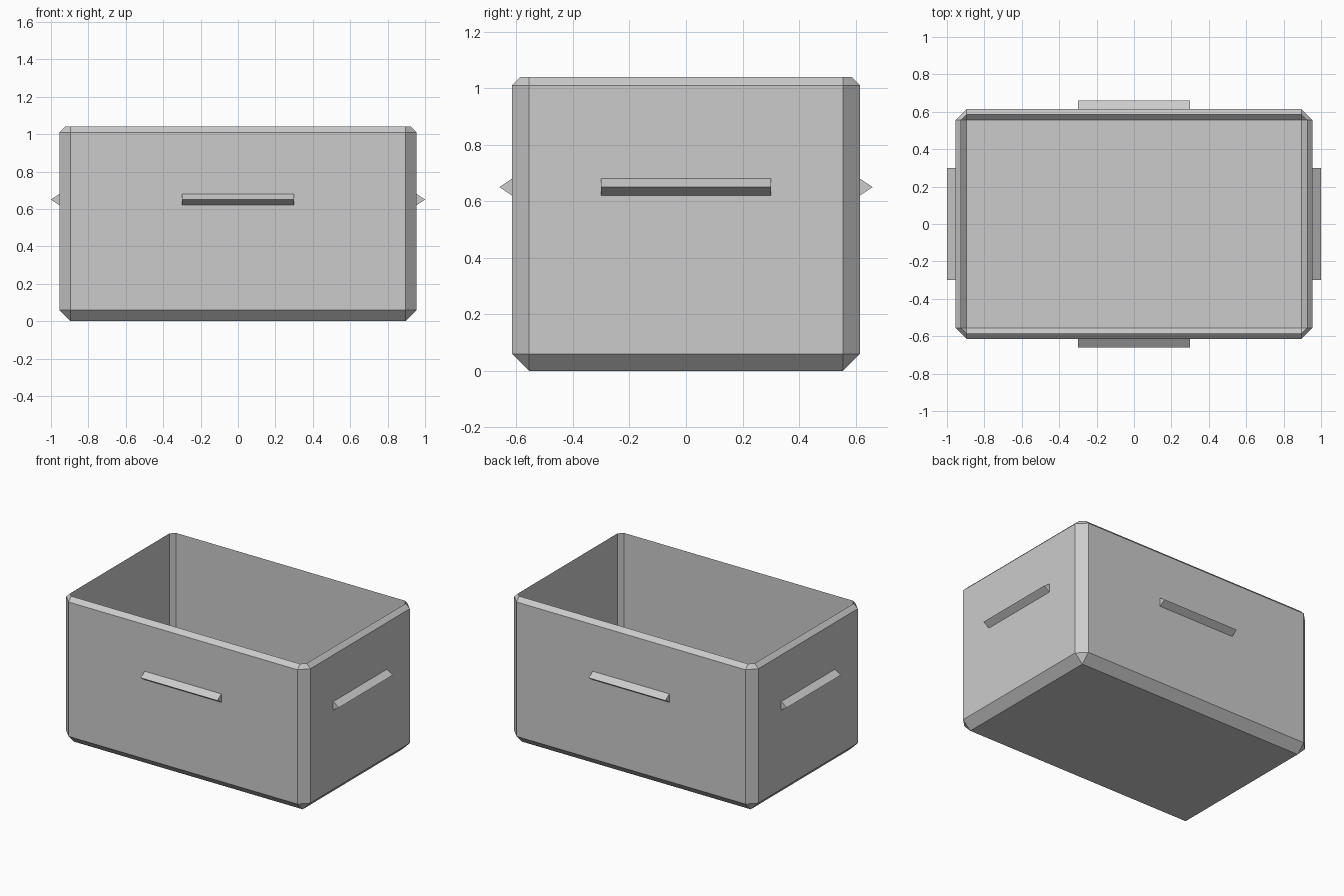
import bpy, bmesh, math
from mathutils import Matrix, Vector

if "Cube" in bpy.data.objects:
    bpy.data.objects.remove(bpy.data.objects["Cube"], do_unlink=True)

HALF_X, HALF_Y, TOP = 0.955, 0.615, 1.04
BEVEL, WALL = 0.06, 0.03

grey = bpy.data.materials.new("plain grey")
grey.use_nodes = True
color = (0.6, 0.6, 0.6, 1)
grey.diffuse_color = color
grey.node_tree.nodes["Principled BSDF"].inputs["Base Color"].default_value = color


def add_object(name, bm):
    mesh = bpy.data.meshes.new(name)
    bm.to_mesh(mesh)
    bm.free()
    mesh.materials.append(grey)
    obj = bpy.data.objects.new(name, mesh)
    bpy.context.collection.objects.link(obj)
    return obj


def open_box(bm, inset, bevel, flip):
    """Chamfered box, sliced open at the rim height."""
    low, high = inset, TOP + WALL
    if flip:
        high += 1
    size = Vector((2 * (HALF_X - inset), 2 * (HALF_Y - inset), high - low))
    matrix = Matrix.Translation((0, 0, (low + high) / 2)) @ Matrix.Diagonal(size).to_4x4()
    part = bmesh.new()
    bmesh.ops.create_cube(part, size=1, matrix=matrix)
    bmesh.ops.bevel(part, geom=part.edges[:], offset=bevel, segments=1,
                    profile=0.5, affect='EDGES')
    bmesh.ops.bisect_plane(part, geom=part.verts[:] + part.edges[:] + part.faces[:],
                           plane_co=(0, 0, TOP), plane_no=(0, 0, 1), clear_outer=True)
    bmesh.ops.recalc_face_normals(part, faces=part.faces[:])
    for face in part.faces:
        # Normals point away from the middle outside, towards it inside
        outward = face.normal.dot(face.calc_center_median() - Vector((0, 0, TOP / 2))) > 0
        if outward == flip:
            face.normal_flip()
    mesh = bpy.data.meshes.new("part")
    part.to_mesh(mesh)
    part.free()
    bm.from_mesh(mesh)
    bpy.data.meshes.remove(mesh)


# Crate shell: outer and inner skins meet in a sharp rim
bm = bmesh.new()
open_box(bm, 0, BEVEL, False)
open_box(bm, WALL, WALL, True)
bmesh.ops.remove_doubles(bm, verts=bm.verts[:], dist=0.001)
add_object("crate_shell", bm)


# Wedge-shaped grip ledge on each wall
def handle(name, angle, wall):
    bm = bmesh.new()
    profile = [(-0.3, -wall, 0.62), (-0.3, -wall - 0.045, 0.65), (-0.3, -wall, 0.68)]
    face = bm.faces.new([bm.verts.new(p) for p in profile])
    result = bmesh.ops.extrude_face_region(bm, geom=[face])
    moved = [v for v in result["geom"] if isinstance(v, bmesh.types.BMVert)]
    bmesh.ops.translate(bm, verts=moved, vec=(0.6, 0, 0))
    if len(bm.faces) < 5:
        bm.faces.new([v for v in bm.verts if v not in moved])
    bmesh.ops.recalc_face_normals(bm, faces=bm.faces[:])
    bm.transform(Matrix.Rotation(angle, 4, 'Z'))
    add_object(name, bm)


for i, side in enumerate(("front", "left", "back", "right")):
    handle(side + "_handle", i * math.pi / 2, HALF_X if i % 2 else HALF_Y)
